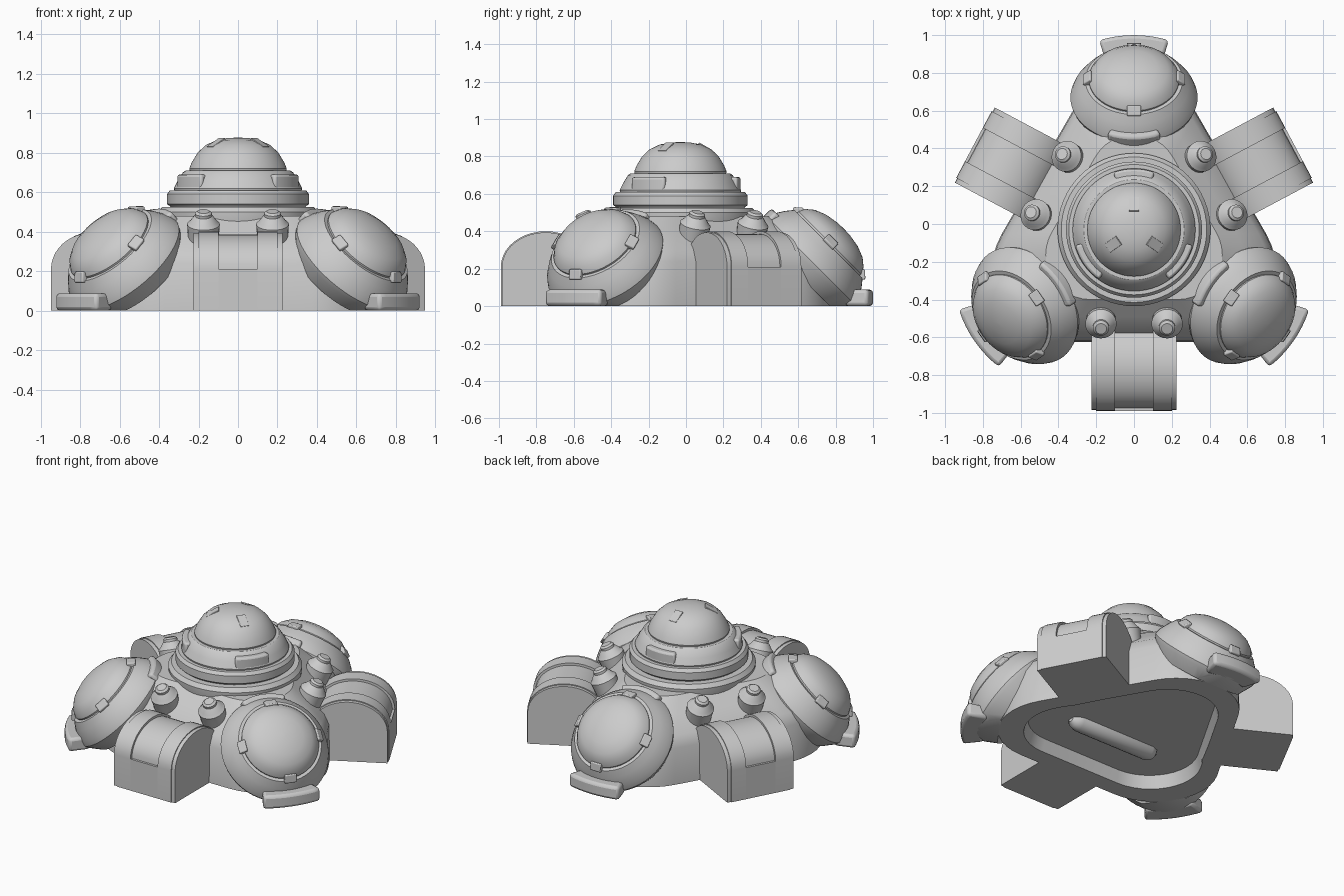
import bpy, bmesh, math
from mathutils import Matrix, Vector

cube = bpy.data.objects.get("Cube")
if cube:
    bpy.data.objects.remove(cube)

grey = bpy.data.materials.new("light_grey")
grey.use_nodes = True
grey.diffuse_color = (0.6, 0.6, 0.6, 1)
grey.node_tree.nodes["Principled BSDF"].inputs["Base Color"].default_value = (0.6, 0.6, 0.6, 1)

HUB = Matrix.Translation((0, -0.03, 0))


def rot(deg, axis):
    return Matrix.Rotation(math.radians(deg), 4, axis)


def move(x, y, z):
    return Matrix.Translation((x, y, z))


def finish(name, bm, matrix, bevel=0, floor=False):
    """Turn a bmesh into a shaded object, optionally cut at ground level."""
    bm.transform(matrix)
    if floor:
        cut = bmesh.ops.bisect_plane(bm, geom=bm.verts[:] + bm.edges[:] + bm.faces[:],
                                     plane_co=(0, 0, 0), plane_no=(0, 0, -1), clear_outer=True)
        edges = [e for e in cut["geom_cut"] if isinstance(e, bmesh.types.BMEdge)]
        bmesh.ops.holes_fill(bm, edges=edges)
    bmesh.ops.recalc_face_normals(bm, faces=bm.faces[:])
    mesh = bpy.data.meshes.new(name)
    bm.to_mesh(mesh)
    bm.free()
    mesh.materials.append(grey)
    ob = bpy.data.objects.new(name, mesh)
    bpy.context.collection.objects.link(ob)
    if bevel:
        mod = ob.modifiers.new("Bevel", 'BEVEL')
        mod.width, mod.segments, mod.limit_method = bevel, 2, 'ANGLE'
    bpy.ops.object.select_all(action='DESELECT')
    ob.select_set(True)
    bpy.context.view_layer.objects.active = ob
    bpy.ops.object.shade_smooth_by_angle(angle=math.radians(32))


def loft(name, loops, matrix, **kw):
    """Skin a list of equal-length point loops and cap both ends."""
    bm = bmesh.new()
    rings = [[bm.verts.new(p) for p in loop] for loop in loops]
    n = len(rings[0])
    for a, b in zip(rings, rings[1:]):
        for i in range(n):
            j = (i + 1) % n
            bm.faces.new((a[i], a[j], b[j], b[i]))
    bm.faces.new(rings[0])
    bm.faces.new(rings[-1])
    finish(name, bm, matrix, **kw)


def lathe(name, profile, matrix, seg=48, **kw):
    turns = [2 * math.pi * i / seg for i in range(seg)]
    loops = [[(r * math.cos(a), r * math.sin(a), z) for a in turns] for r, z in profile]
    loft(name, loops, matrix, **kw)


def sector(name, r0, r1, z0, z1, half, matrix, bevel):
    """Curved block centred on local +x."""
    loops = []
    for i in range(9):
        a = math.radians(half * (i / 4 - 1))
        loops.append([(r * math.cos(a), r * math.sin(a), z)
                      for r, z in ((r0, z0), (r1, z0), (r1, z1), (r0, z1))])
    loft(name, loops, matrix, bevel=bevel)


def block(name, size, matrix, bevel=0.006):
    bm = bmesh.new()
    bmesh.ops.create_cube(bm, size=1, matrix=Matrix.Diagonal((*size, 1)))
    finish(name, bm, matrix, bevel=bevel)


# Hub: rounded triangle with a recessed underside
def triangle(apothem, z):
    radius = apothem * 0.64
    points = []
    for corner in (60, 180, 300):
        c = rot(corner, 'Z') @ Vector((2 * (apothem - radius), 0, z))
        for i in range(13):
            a = math.radians(corner - 60 + 10 * i)
            points.append(c + radius * Vector((math.cos(a), math.sin(a), 0)))
    return points


loft("hub", [triangle(a, z) for a, z in
             ((0.46, 0.08), (0.48, 0), (0.595, 0), (0.59, 0.24), (0.56, 0.31), (0.46, 0.40), (0.37, 0.48))],
     HUB @ rot(30, 'Z'))
lathe("underside_rib", [(0.02, -0.33), (0.045, -0.31), (0.06, -0.27),
                        (0.06, 0.27), (0.045, 0.31), (0.02, 0.33)],
      move(0, -0.2, 0.08) @ rot(90, 'Y'), 20)

# Central stepped tower
lathe("tower_base", [(0.38, 0.38), (0.40, 0.44), (0.405, 0.50), (0.385, 0.525), (0.33, 0.525)], HUB, 64)
lathe("tower_ring", [(0.33, 0.50), (0.345, 0.53), (0.36, 0.54), (0.36, 0.59), (0.345, 0.61), (0.30, 0.61)], HUB, 64)
lathe("tower_drum", [(0.32, 0.60), (0.325, 0.62), (0.305, 0.66), (0.28, 0.70), (0.265, 0.71), (0.2, 0.71)], HUB, 64)
lathe("tower_dome", [(0.24, 0.69), (0.247, 0.72), (0.235, 0.75), (0.205, 0.80), (0.165, 0.838),
                     (0.11, 0.864), (0.05, 0.875), (0.004, 0.877)], HUB, 64)

# Low half-barrel bays between the pods
def arch(inset, ledge):
    points = [(0.48, 0), (0.96, 0), (0.96, 0.21)] if ledge else [(0.48 + inset, 0), (0.96 - inset, 0)]
    for i in range(21):
        a = math.pi * i / 20
        points.append((0.72 + (0.24 - inset) * math.cos(a), 0.21 + (0.19 - inset) * math.sin(a)))
    return points


BANDS = (("rim", -0.225, -0.2, 0.006, False), ("shell", -0.2, -0.1, 0, False),
         ("channel", -0.1, 0.1, 0.015, True), ("shell", 0.1, 0.2, 0, False),
         ("rim", 0.2, 0.225, 0.006, False))

for angle in (270, 28, 152):
    frame = HUB @ rot(angle, 'Z')
    for part, t0, t1, inset, ledge in BANDS:
        loft("bay_" + part, [[(r, t, z) for r, z in arch(inset, ledge)] for t in (t0, t1)], frame)
    # Stubby capped posts beside each bay
    for side in (-1, 1):
        post = frame @ move(0.465, side * 0.175, 0.355) @ rot(22, 'Y')
        lathe("post", [(0.075, -0.1), (0.08, 0.05), (0.083, 0.09), (0.068, 0.105), (0.05, 0.13),
                       (0.043, 0.135), (0.043, 0.15), (0.03, 0.16)], post, 24)

# Tilted domed pods
for angle in (90, 215, 325):
    frame = HUB @ rot(angle, 'Z')
    pod = frame @ move(0.70, 0, 0.24) @ rot(45, 'Y')
    lathe("pod_collar", [(0.28, -0.1), (0.328, -0.025), (0.337, 0), (0.325, 0.035),
                         (0.29, 0.09), (0.258, 0.13), (0.23, 0.13)], pod, floor=True)
    lathe("pod_dome", [(0.235, 0.1), (0.24, 0.14), (0.22, 0.175), (0.18, 0.208), (0.12, 0.232),
                       (0.05, 0.244), (0.004, 0.246)], pod)
    for turn in range(0, 360, 90):
        block("pod_clip", (0.055, 0.075, 0.03),
              pod @ rot(turn, 'Z') @ move(0.243, 0, 0.143) @ rot(42, 'Y'))
    sector("pod_bracket", 0.28, 0.35, -0.04, 0.05, 24, pod @ rot(180, 'Z'), 0.015)
    sector("pod_foot", 0.50, 0.63, 0, 0.088, 17, frame @ move(0.4, 0, 0), 0.018)
    # Tower clips and slot plates above each pod
    sector("drum_clip", 0.25, 0.322, 0.61, 0.69, 20, frame, 0.012)
    block("dome_slot", (0.085, 0.055, 0.009), frame @ move(0.135, 0, 0.85) @ rot(30, 'Y'), 0.002)
